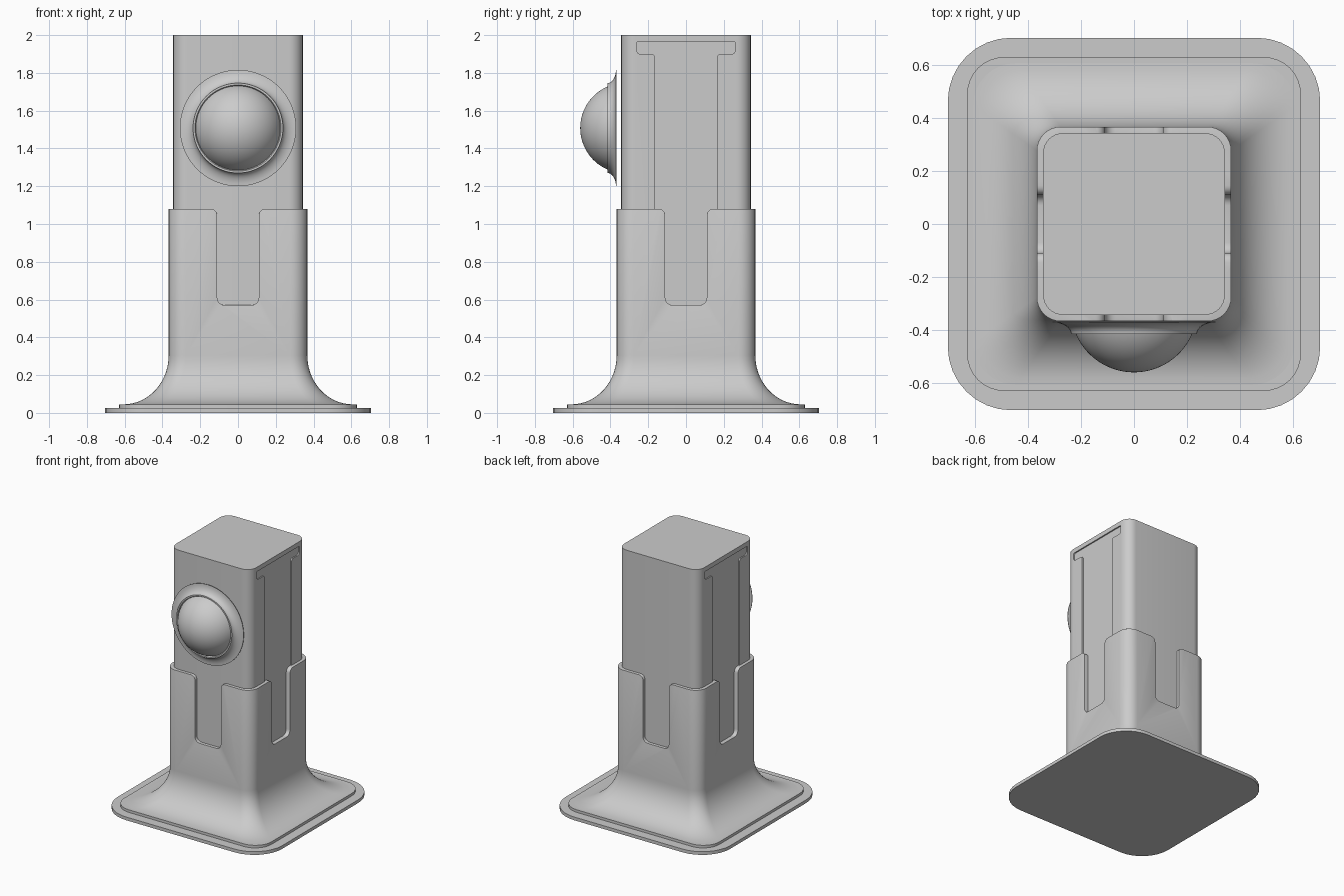
import bpy, bmesh, math
from mathutils import Vector

if "Cube" in bpy.data.objects:
    bpy.data.objects.remove(bpy.data.objects["Cube"])


def fillet(pts, n=6):
    """Round the right-angled corners of a polygon given as (u, v, radius)."""
    out = []
    for i, (u, v, r) in enumerate(pts):
        p = Vector((u, v))
        if r == 0:
            out.append(p)
            continue
        s = p + (Vector(pts[i - 1][:2]) - p).normalized() * r
        e = p + (Vector(pts[(i + 1) % len(pts)][:2]) - p).normalized() * r
        c = s + e - p
        for k in range(n + 1):
            t = math.pi / 2 * k / n
            out.append(c + (s - c) * math.cos(t) + (e - c) * math.sin(t))
    return out


def loft(name, rings, closed_ends=True):
    """Skin a list of equal-length vertex rings into a mesh object."""
    bm = bmesh.new()
    loops = [[bm.verts.new(p) for p in ring] for ring in rings]
    n = len(loops[0])
    for a, b in zip(loops, loops[1:]):
        for i in range(n):
            j = (i + 1) % n
            bm.faces.new((a[i], a[j], b[j], b[i]))
    if closed_ends:
        bm.faces.new(loops[0][::-1])
        bm.faces.new(loops[-1])
    bmesh.ops.recalc_face_normals(bm, faces=bm.faces)
    me = bpy.data.meshes.new(name)
    bm.to_mesh(me)
    bm.free()
    ob = bpy.data.objects.new(name, me)
    bpy.context.collection.objects.link(ob)
    return ob


def square(h, r, z):
    pts = fillet([(-h, -h, r), (h, -h, r), (h, h, r), (-h, h, r)], 8)
    return [(p.x, p.y, z) for p in pts]


def prism(name, outline, lo, hi, axis):
    """Extrude an outline (across, z) along the x or y axis."""
    def at(p, d):
        return (d, p.x, p.y) if axis == 'x' else (p.x, d, p.y)
    return loft(name, [[at(p, d) for p in outline] for d in (lo, hi)])


def lathe(name, profile, centre_z, n=64):
    """Turn (radius, y) points about a horizontal axis facing the front."""
    rings = [[(r * math.cos(2 * math.pi * k / n), y,
               centre_z + r * math.sin(2 * math.pi * k / n)) for k in range(n)]
             for r, y in profile]
    return loft(name, rings)


def activate(ob):
    bpy.ops.object.select_all(action='DESELECT')
    ob.select_set(True)
    bpy.context.view_layer.objects.active = ob


def cut(ob, cutters):
    activate(ob)
    for c in cutters:
        c.hide_render = True
        m = ob.modifiers.new("cut", 'BOOLEAN')
        m.operation, m.solver, m.object = 'DIFFERENCE', 'EXACT', c
        bpy.ops.object.modifier_apply(modifier=m.name)
        bpy.data.objects.remove(c)


def smooth(ob):
    activate(ob)
    bpy.ops.object.shade_smooth_by_angle(angle=math.radians(40))


# Stepped base plates
base = loft("base_plate", [square(0.703, 0.24, 0), square(0.703, 0.24, 0.025)])
step = loft("base_step", [square(0.63, 0.14, 0.02), square(0.63, 0.14, 0.045)])

# Socket: flared foot rising into a square sleeve
W, TOP = 0.367, 1.08
rings = [square(0.607, 0.16, 0.03)]
for k in range(15):
    t = math.pi / 2 * k / 14
    flare = 1 - math.sin(t)
    rings.append(square(W + 0.24 * flare, 0.09 + 0.07 * flare,
                        0.045 + 0.26 * (1 - math.cos(t))))
rings.append(square(W, 0.09, TOP))
socket = loft("flared_socket", rings)

# Hollow inside and a rounded slot through each side
slot = fillet([(-0.11, 0.57, 0.04), (0.11, 0.57, 0.04), (0.11, TOP, 0.035),
               (0.2, TOP, 0), (0.2, 1.2, 0), (-0.2, 1.2, 0),
               (-0.2, TOP, 0), (-0.11, TOP, 0.035)])
cut(socket, [loft("hollow", [square(0.335, 0.065, 0.5), square(0.335, 0.065, 1.3)]),
             prism("slot_x", slot, -1, 1, 'x'),
             prism("slot_y", slot, -1, 1, 'y')])

# Soft outer rim along the sleeve top and the slots
bm = bmesh.new()
bm.from_mesh(socket.data)
bmesh.ops.remove_doubles(bm, verts=bm.verts, dist=0.0002)
rim = []
for e in bm.edges:
    mid = (e.verts[0].co + e.verts[1].co) / 2
    if (mid.z > 0.52 and max(abs(mid.x), abs(mid.y)) > 0.337
            and len(e.link_faces) == 2 and e.calc_face_angle() > 1.0):
        rim.append(e)
bmesh.ops.bevel(bm, geom=rim, offset=0.012, segments=3, profile=0.5,
                affect='EDGES', clamp_overlap=True)
bm.to_mesh(socket.data)
bm.free()

# Square post with a T-shaped recess on the left and right sides
P = 0.343
post = loft("post", [square(P, 0.075, 0.48), square(P, 0.075, 2.0)])
recess = fillet([(-0.165, 0.53, 0.02), (0.165, 0.53, 0.02), (0.165, 1.9, 0.018),
                 (0.26, 1.9, 0.018), (0.26, 1.965, 0.006), (-0.26, 1.965, 0.006),
                 (-0.26, 1.9, 0.018), (-0.165, 1.9, 0.018)])
cut(post, [prism("recess_right", recess, P - 0.01, 0.5, 'x'),
           prism("recess_left", recess, -0.5, -P + 0.01, 'x')])

# Coved bezel around the front dome
CZ = 1.508
cove = [(0.02, -0.368), (0.308, -0.368), (0.308, -0.371)]
for k in range(1, 9):
    t = math.pi / 2 * k / 8
    cove.append((0.308 - 0.07 * math.sin(t), -0.371 - 0.044 * (1 - math.cos(t))))
cove += [(0.228, -0.415), (0.222, -0.405), (0.02, -0.405)]
bezel = lathe("dome_bezel", cove, CZ)

# Dome as a spherical cap
R, H = 0.224, 0.155
rad = (R * R + H * H) / (2 * H)
span = math.asin(R / rad)
cap = [(0.21, -0.39)]
for k in range(17):
    a = span * (1 - k / 16 * 0.985)
    cap.append((rad * math.sin(a), -0.405 - H + rad * (1 - math.cos(a))))
dome = lathe("front_dome", cap, CZ)

for ob in (base, step, socket, post, bezel, dome):
    smooth(ob)
